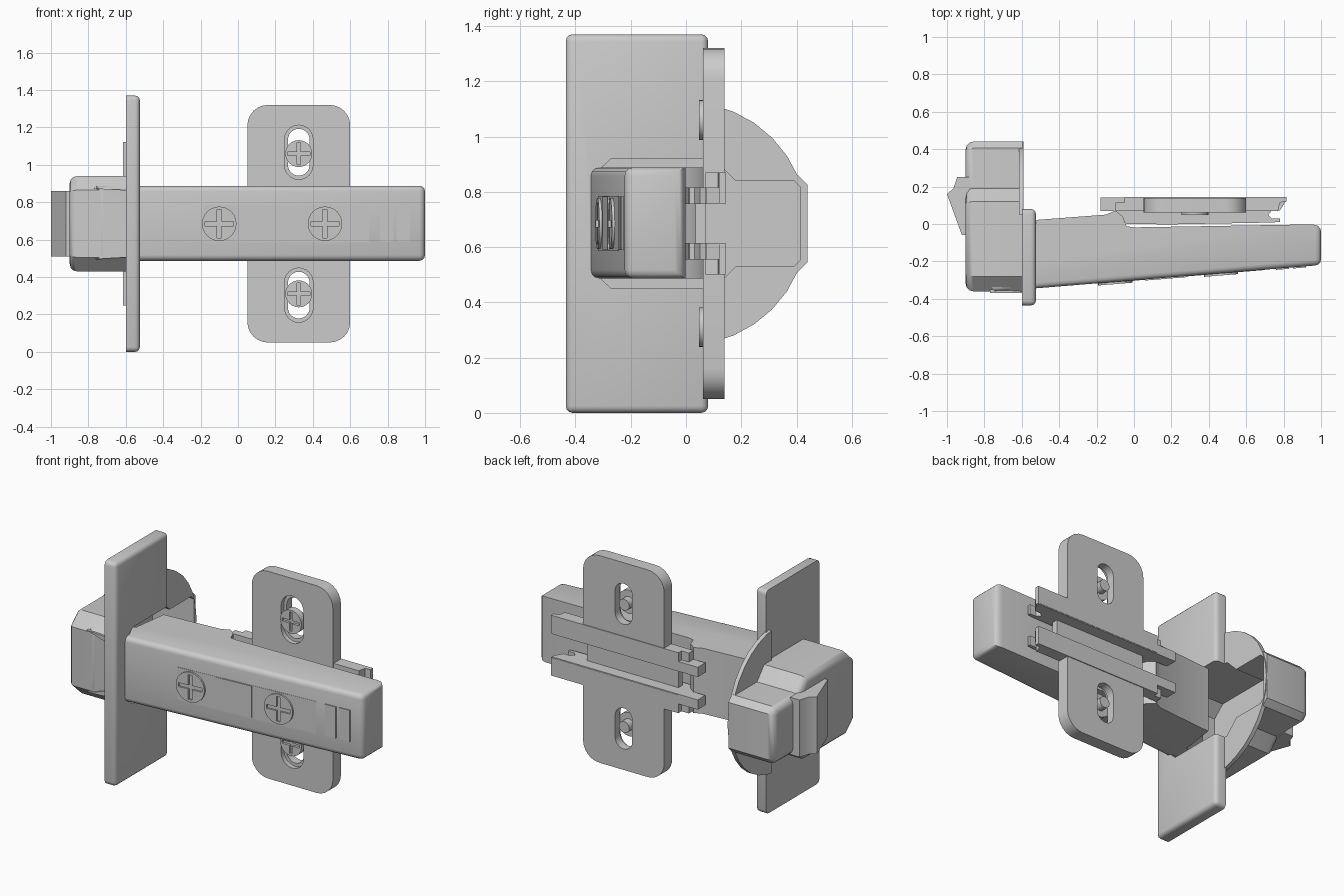
import bpy, bmesh, math
from mathutils import Vector

if "Cube" in bpy.data.objects:
    bpy.data.objects.remove(bpy.data.objects["Cube"])

ZC = 0.685  # mirror height of the whole fitting


def prism(name, pts, axis, a, b, width=0.0, pick=None, segs=3):
    """Extrude a 2D outline along an axis, optionally rounding picked edges."""
    put = {'x': lambda p, t: (t, p[0], p[1]),
           'y': lambda p, t: (p[0], t, p[1]),
           'z': lambda p, t: (p[0], p[1], t)}[axis]
    bm = bmesh.new()
    lo = [bm.verts.new(put(p, a)) for p in pts]
    hi = [bm.verts.new(put(p, b)) for p in pts]
    n = len(pts)
    bm.faces.new(lo)
    bm.faces.new(hi[::-1])
    for i in range(n):
        bm.faces.new((lo[i], hi[i], hi[(i + 1) % n], lo[(i + 1) % n]))
    bmesh.ops.recalc_face_normals(bm, faces=bm.faces)
    if width:
        edges = [e for e in bm.edges if pick is None or pick(*[v.co for v in e.verts])]
        bmesh.ops.bevel(bm, geom=edges, offset=width, segments=segs, profile=0.5,
                        affect='EDGES', clamp_overlap=True)
    me = bpy.data.meshes.new(name)
    bm.to_mesh(me)
    bm.free()
    ob = bpy.data.objects.new(name, me)
    bpy.context.collection.objects.link(ob)
    return ob


def rect(x0, x1, y0, y1):
    return [(x0, y0), (x1, y0), (x1, y1), (x0, y1)]


def rounded(cx, cy, hx, hy, r, n=6):
    pts = []
    for k, (sx, sy) in enumerate([(1, 1), (-1, 1), (-1, -1), (1, -1)]):
        for i in range(n + 1):
            t = math.pi / 2 * (k + i / n)
            p = (cx + sx * (hx - r) + r * math.cos(t), cy + sy * (hy - r) + r * math.sin(t))
            if not pts or (Vector(p) - Vector(pts[-1])).length > 1e-5:
                pts.append(p)
    if (Vector(pts[0]) - Vector(pts[-1])).length < 1e-5:
        pts.pop()
    return pts


def circle(cx, cy, r, n=24):
    return [(cx + r * math.cos(2 * math.pi * i / n), cy + r * math.sin(2 * math.pi * i / n))
            for i in range(n)]


def mirror_z(half):
    """Complete an outline of (y, height above centre) about ZC."""
    return [(y, ZC + h) for y, h in half] + [(y, ZC - h) for y, h in reversed(half)]


def cut(ob, *cutters):
    for c in cutters:
        c.hide_render = True
        m = ob.modifiers.new("cut", 'BOOLEAN')
        m.object, m.operation, m.solver = c, 'DIFFERENCE', 'EXACT'
        bpy.context.view_layer.objects.active = ob
        bpy.ops.object.modifier_apply(modifier=m.name)


def drop(*obs):
    for o in obs:
        bpy.data.objects.remove(o, do_unlink=True)


# Cup, flange and round backing disc, all sharing one hollow
hollow = prism("hollow", mirror_z([(-0.34, 0.17), (-0.27, 0.235), (0.10, 0.235),
                                   (0.18, 0.155), (0.39, 0.155), (0.415, 0.13)]), 'x', -0.87, -0.4)
cup = prism("cup", mirror_z([(-0.36, 0.18), (-0.28, 0.255), (0.12, 0.255), (0.19, 0.175),
                             (0.405, 0.175), (0.44, 0.14)]), 'x', -0.9, -0.595, 0.04,
            lambda p, q: p.x < -0.89 and q.x < -0.89)
flange = prism("flange", rect(-0.435, 0.08, 0, 1.37), 'x', -0.6, -0.525, 0.025,
               lambda p, q: max(p.x, q.x) > -0.53)
arc = [0.05] + [0.44 * math.cos(math.radians(a)) for a in range(78, 0, -11)]
disc = prism("backing_disc", mirror_z([(y, math.sqrt(0.44 ** 2 - y * y)) for y in arc]),
             'x', -0.615, -0.59)
for part in (cup, flange, disc):
    cut(part, hollow)
drop(hollow)

# Damper nose behind the cup
prism("damper_nose", [(-0.88, 0.25), (-0.945, 0.25), (-0.965, 0.19), (-1, 0.16),
                      (-0.96, 0.05), (-0.92, -0.06), (-0.88, -0.06)], 'z', 0.51, 0.86)


# Tapering hinge arm
def front(x):
    return -0.35 + (x + 0.6) * 0.0815


prism("arm", [(-0.76, front(-0.76)), (1, front(1)), (1, -0.01), (0.95, -0.002), (0.6, -0.008),
              (0.0, -0.018), (-0.04, -0.012), (-0.06, 0.04), (-0.10, 0.072), (-0.15, 0.05),
              (-0.52, 0.022), (-0.55, -0.2), (-0.76, -0.31)], 'z', 0.487, 0.888, 0.03,
      lambda p, q: (p.y < front(p.x) + 0.01 and q.y < front(q.x) + 0.01)
      or (p.x > 0.99 and q.x > 0.99))


def panel(name, x0, x1, z0, z1, h=0.006):
    prism(name, [(x0, front(x0) - h), (x1, front(x1) - h), (x1, front(x1) + 0.02),
                 (x0, front(x0) + 0.02)], 'z', z0, z1)


# Raised details on the arm front
panel("arm_face", -0.19, 0.70, 0.585, 0.785, 0.002)
panel("arm_label_plate", 0.06, 0.29, 0.59, 0.783)
for i in range(2):
    panel(f"arm_grip_{i}", 0.76 + 0.09 * i, 0.83 + 0.09 * i, 0.59, 0.783)
for s in (-1, 1):
    prism(f"arm_shoulder_{s}", [(-0.77, ZC + s * 0.19), (-0.6, ZC + s * 0.14),
                                (-0.6, ZC + s * 0.18)], 'y', -0.368, -0.32)


def screw(name, x, z, y0, y1, r, tilt=0.0):
    head = prism(name, circle(x, z, r), 'y', y0, y1)
    w, l = r * 0.13, r * 0.82
    slots = [prism("slot", rect(x - a, x + a, z - b, z + b), 'y', y0 - 0.02, y0 + 0.015)
             for a, b in ((w, l), (l, w))]
    cut(head, *slots)
    drop(*slots)
    if tilt:  # follow the slope of the arm
        for v in head.data.vertices:
            v.co.y += (v.co.x - x) * tilt


for i, x in enumerate((-0.10, 0.465)):
    screw(f"arm_screw_{i}", x, ZC, front(x) - 0.012, front(x) + 0.03, 0.092, 0.0815)

# Mounting plate with elongated screw holes
plate = prism("mounting_plate", rounded(0.325, ZC, 0.275, 0.635, 0.11), 'y', 0.062, 0.14)
cutters = [prism("gap", rect(-0.1, 0.8, 0.61, 0.76), 'y', 0.072, 0.2)]
for s in (-1, 1):
    zc = ZC + s * 0.382
    cutters += [prism("slot", rounded(0.325, zc, 0.058, 0.125, 0.0579), 'y', 0, 0.2),
                prism("slot", rounded(0.325, zc, 0.076, 0.145, 0.0759), 'y', 0, 0.09)]
cut(plate, *cutters)
drop(*cutters)
for s in (-1, 1):
    z = ZC + 0.375 * s
    screw(f"plate_screw_{s}", 0.325, z, 0.047, 0.09, 0.072)
    prism(f"plate_screw_shaft_{s}", circle(0.325, z, 0.035, 12), 'y', 0.08, 0.135)

# Twin rails running behind the arm, plus the web joining them
for s in (-1, 1):
    def zs(a, b):
        return sorted((ZC + s * a, ZC + s * b))
    prism(f"rail_bar_{s}", [(-0.05, 0.145), (-0.05, 0.115), (-0.1, 0.115), (-0.1, 0.07),
                            (0.77, 0.07), (0.78, 0.115), (0.815, 0.12), (0.815, 0.145)],
          'z', *zs(0.075, 0.185))
    prism(f"rail_blade_{s}", [(-0.18, 0.143), (-0.18, 0.07), (-0.11, 0.07), (-0.04, 0.0),
                              (0.2, -0.002), (0.74, 0.008), (0.78, 0.012), (0.78, 0.03),
                              (0.735, 0.03), (0.718, 0.05), (0.735, 0.07), (0.78, 0.072),
                              (0.81, 0.12), (0.81, 0.143)], 'z', *zs(0.07, 0.13))
prism("rail_web", rect(0.0, 0.62, 0.61, 0.76), 'y', 0.035, 0.072)

# Smooth the rounded edges and keep the corners crisp
for ob in bpy.context.scene.objects:
    ob.select_set(True)
bpy.context.view_layer.objects.active = plate
bpy.ops.object.shade_smooth_by_angle(angle=math.radians(32))
